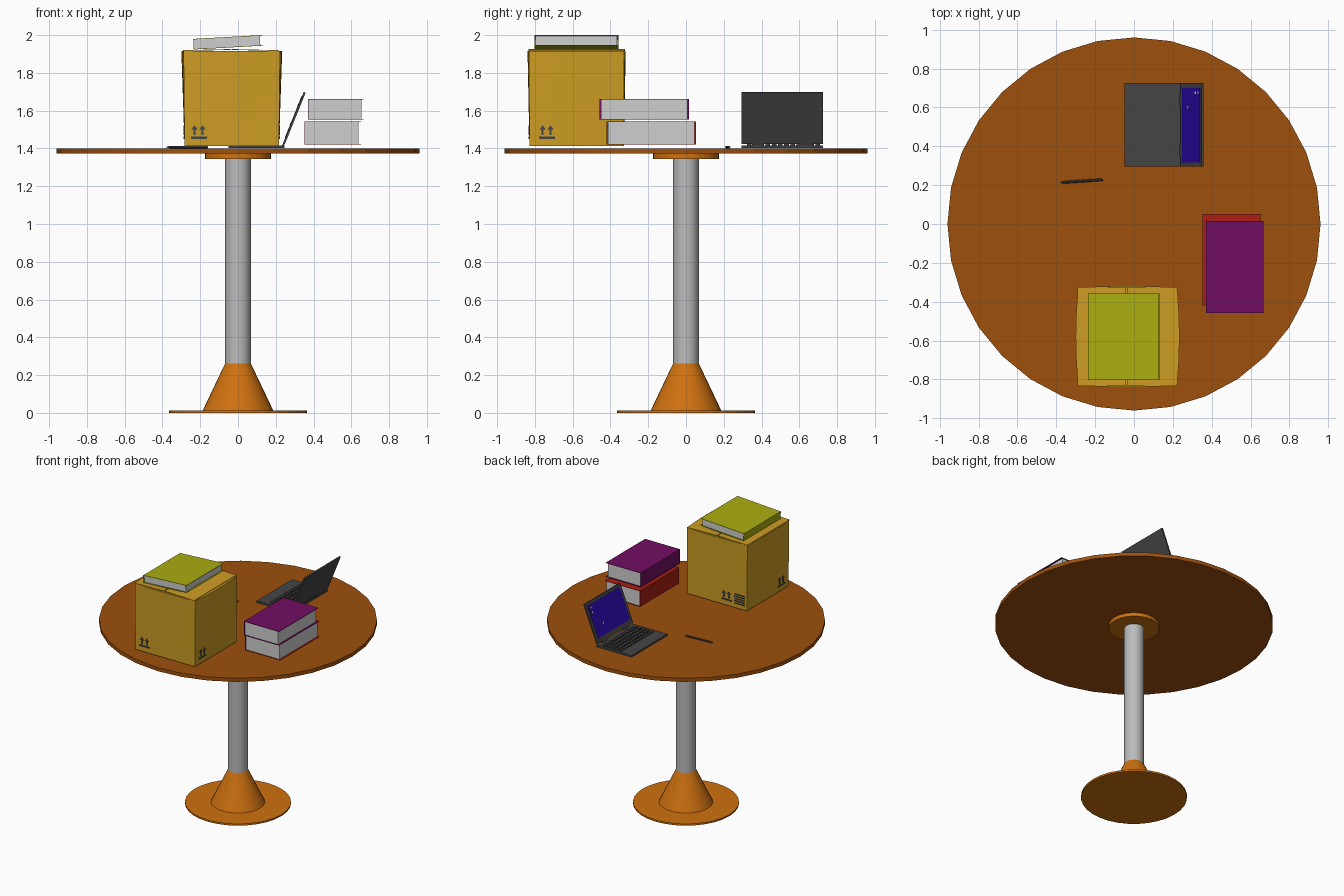
import bpy, bmesh, math
from mathutils import Matrix, Vector

if "Cube" in bpy.data.objects:
    bpy.data.objects.remove(bpy.data.objects["Cube"])


def material(name, rgb):
    m = bpy.data.materials.new(name)
    m.diffuse_color = (*rgb, 1)
    m.use_nodes = True
    m.node_tree.nodes["Principled BSDF"].inputs["Base Color"].default_value = m.diffuse_color
    return m


WOOD = material("brown_wood", (0.34, 0.08, 0.004))
ORANGE = material("orange_paint", (0.62, 0.165, 0.005))
METAL = material("grey_metal", (0.50, 0.50, 0.50))
CARD = material("cardboard", (0.62, 0.34, 0.018))
PAPER = material("paper", (0.62, 0.62, 0.62))
DARK = material("dark_grey", (0.06, 0.06, 0.06))
PURPLE = material("purple_cover", (0.17, 0.004, 0.125))
RED = material("red_cover", (0.41, 0.013, 0.006))
LIME = material("lime_cover", (0.41, 0.42, 0.005))
BLUE = material("blue_screen", (0.022, 0.003, 0.40))


def finish(name, bm, mat, matrix=None, smooth=False):
    bmesh.ops.recalc_face_normals(bm, faces=bm.faces[:])
    me = bpy.data.meshes.new(name)
    bm.to_mesh(me)
    bm.free()
    me.materials.append(mat)
    ob = bpy.data.objects.new(name, me)
    bpy.context.collection.objects.link(ob)
    if matrix:
        ob.matrix_world = matrix
    if smooth:
        bpy.context.view_layer.objects.active = ob
        bpy.ops.object.select_all(action='DESELECT')
        ob.select_set(True)
        bpy.ops.object.shade_smooth_by_angle(angle=math.radians(30))
    return ob


def add_box(bm, lo, hi):
    """Axis-aligned box between two corners."""
    lo, hi = Vector(lo), Vector(hi)
    m = Matrix.Translation((lo + hi) / 2) @ Matrix.Diagonal((*(hi - lo), 1))
    return bmesh.ops.create_cube(bm, size=1, matrix=m)['verts']


def boxes(name, corners, mat, matrix=None):
    bm = bmesh.new()
    for lo, hi in corners:
        add_box(bm, lo, hi)
    return finish(name, bm, mat, matrix)


def cone(name, r1, r2, z1, z2, mat, matrix=None, smooth=False, sides=32):
    bm = bmesh.new()
    bmesh.ops.create_cone(bm, cap_ends=True, segments=sides, radius1=r1, radius2=r2,
                          depth=z2 - z1, matrix=Matrix.Translation((0, 0, (z1 + z2) / 2)))
    return finish(name, bm, mat, matrix, smooth)


# Table
cone("table_top", 0.96, 0.96, 1.372, 1.40, WOOD)
cone("top_flange", 0.175, 0.175, 1.345, 1.372, ORANGE)
cone("column", 0.068, 0.068, 0.25, 1.345, METAL, smooth=True)
cone("base_cone", 0.187, 0.068, 0.012, 0.262, ORANGE, smooth=True)
cone("base_plate", 0.366, 0.366, 0.0, 0.013, ORANGE)

# Cardboard box, bulging slightly towards the top
CX, CY, H, ZB, ZT = -0.033, -0.579, 0.25, 1.414, 1.916
bm = bmesh.new()
add_box(bm, (-H, -H, ZB), (H, H, ZT))
bmesh.ops.subdivide_edges(bm, edges=bm.edges[:], cuts=3, use_grid_fill=True)
for v in bm.verts:
    t = (v.co.z - ZB) / (ZT - ZB)
    u, w = v.co.x / H, v.co.y / H
    v.co.x += u * t * (0.005 + 0.012 * (1 - w * w))
    v.co.y += w * t * (0.002 + 0.008 * (1 - u * u))
finish("cardboard_box", bm, CARD, Matrix.Translation((CX, CY, 0)))

# Two closed flaps meeting at a seam, raised a little at the middle
for side, label in ((-1, "left"), (1, "right")):
    bm = bmesh.new()
    xs = sorted((side * 0.003, side * 0.252))
    for v in add_box(bm, (xs[0], -0.255, ZT), (xs[1], 0.255, ZT + 0.004)):
        if abs(v.co.x) < 0.01:
            v.co.z += 0.006
    finish(label + "_box_flap", bm, CARD, Matrix.Translation((CX - 0.005, CY, 0)))


# Handling marks: two up arrows over a bar, as thin plates (local x along face, -y outwards)
def arrows(bm, x0):
    add_box(bm, (x0, -0.004, 1.451), (x0 + 0.085, 0.002, 1.462))
    for cx in (x0 + 0.02, x0 + 0.062):
        add_box(bm, (cx - 0.005, -0.004, 1.472), (cx + 0.005, 0.002, 1.503))
        tri = [(cx - 0.017, 1.50), (cx + 0.017, 1.50), (cx, 1.522)]
        f = bm.faces.new([bm.verts.new((x, -0.004, z)) for x, z in tri])
        ext = bmesh.ops.extrude_face_region(bm, geom=[f])['geom']
        for v in ext:
            if isinstance(v, bmesh.types.BMVert):
                v.co.y += 0.006


for name, turn, x0 in (("front", 0, -0.217), ("right", 90, -0.20),
                       ("back", 180, 0.035), ("left", 270, 0.12)):
    bm = bmesh.new()
    arrows(bm, x0)
    if name == "back":  # block of plain stripes beside the arrows
        for i in range(5):
            z = 1.446 + i * 0.017
            add_box(bm, (0.145, -0.004, z), (0.23, 0.002, z + 0.008))
    m = (Matrix.Translation((CX, CY, 0)) @ Matrix.Rotation(math.radians(turn), 4, 'Z')
         @ Matrix.Translation((0, -H - 0.001, 0)))
    finish(name + "_box_marks", bm, DARK, m)


# Books: page block with a C-shaped cover, spine on the -x side
def book(name, size, centre, mat, tilt=0):
    x, y, z = (s / 2 for s in size)
    t = 0.003
    m = Matrix.Translation(centre) @ Matrix.Rotation(math.radians(-tilt), 4, 'Y')
    boxes(name + "_pages", [((-x + t, -y + 0.007, -z + t), (x - 0.013, y - 0.007, z - t))], PAPER, m)
    boxes(name + "_cover", [((-x, -y, -z), (x, y, -z + t)), ((-x, -y, z - t), (x, y, z)),
                            ((-x, -y, -z + t), (-x + t, y, z - t))], mat, m)


book("red_book", (0.298, 0.472, 0.122), (0.501, -0.184, 1.482), RED)
book("purple_book", (0.295, 0.474, 0.108), (0.518, -0.221, 1.607), PURPLE)
book("lime_book", (0.366, 0.445, 0.056), (-0.053, -0.58, 1.962), LIME, 3.2)

# Laptop base and keys
boxes("laptop_base", [((-0.05, 0.295, 1.403), (0.245, 0.725, 1.416))], DARK)
keys = []
for r in range(5):
    for c in range(12):
        x, y = 0.045 + r * 0.034, 0.322 + c * 0.033
        keys.append(((x, y, 1.416), (x + 0.026, y + 0.025, 1.423)))
boxes("laptop_keys", keys, DARK)

# Laptop lid, leaning back over +x, with screen and small icons
LID = Matrix.Translation((0.243, 0.51, 1.426)) @ Matrix.Rotation(math.radians(22), 4, 'Y')
boxes("laptop_lid", [((-0.005, -0.215, 0), (0.006, 0.215, 0.293))], DARK, LID)
boxes("laptop_hinges", [((-0.005, y - 0.03, -0.018), (0.005, y + 0.03, 0.002))
                        for y in (-0.13, 0.13)], DARK, LID)
boxes("laptop_screen", [((-0.007, -0.193, 0.03), (-0.004, 0.19, 0.27))], BLUE, LID)
boxes("screen_icons", [((-0.009, y - 0.006, z - 0.007), (-0.006, y + 0.006, z + 0.007))
                       for y, z in ((0.165, 0.25), (0.165, 0.215), (0.09, 0.11))], PAPER, LID)

# Pen lying on the table
PEN = (Matrix.Translation((-0.38, 0.213, 1.407)) @ Matrix.Rotation(math.radians(4), 4, 'Z')
       @ Matrix.Rotation(math.radians(90), 4, 'Y'))
cone("pen_body", 0.007, 0.007, 0.02, 0.22, DARK, PEN, sides=8)
cone("pen_tip", 0.001, 0.007, 0.0, 0.02, DARK, PEN, sides=8)
